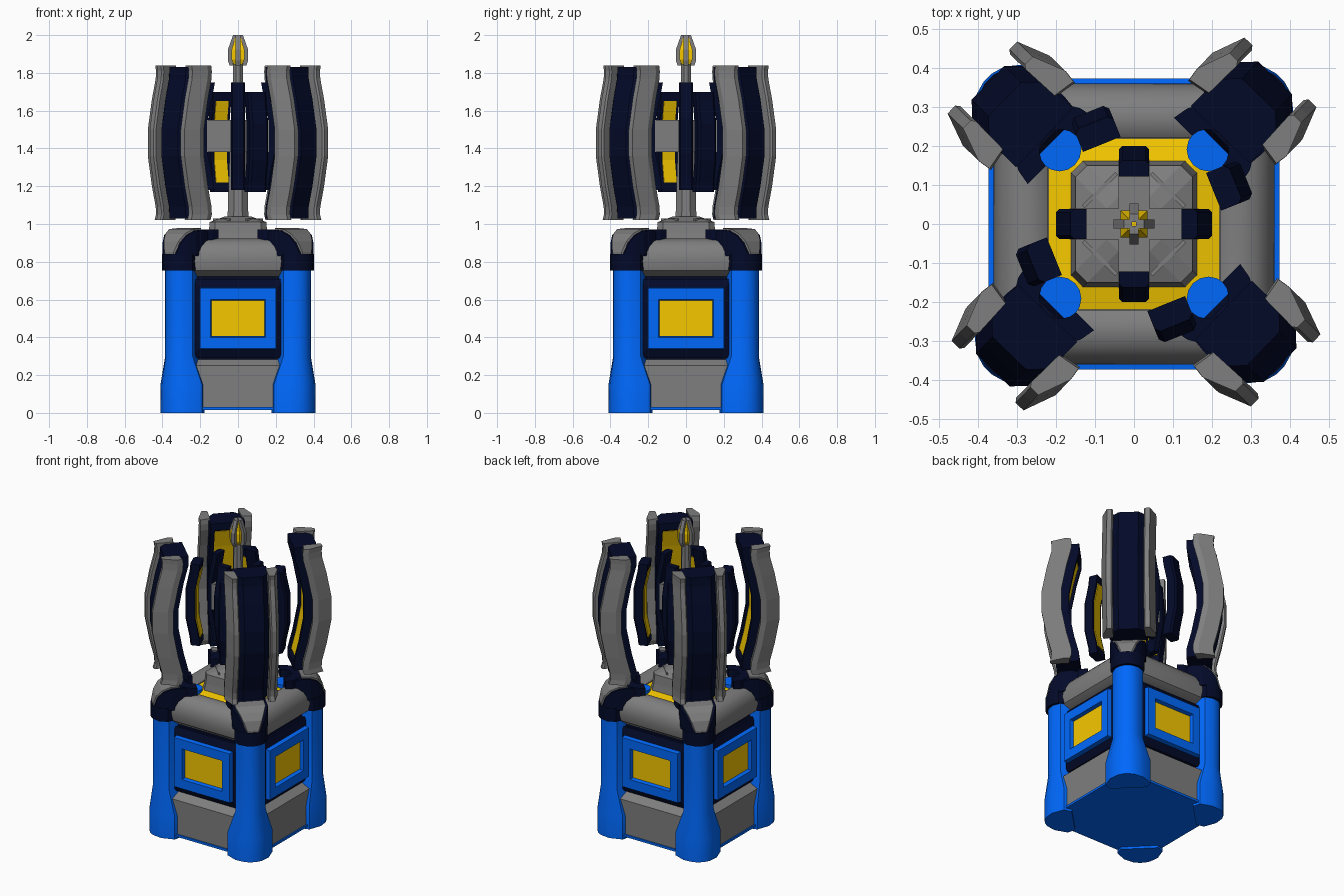
import bpy, bmesh, math
from mathutils import Matrix, Vector

if "Cube" in bpy.data.objects:
    bpy.data.objects.remove(bpy.data.objects["Cube"])


def mat(name, col):
    m = bpy.data.materials.new(name)
    m.diffuse_color = (*col, 1)
    m.use_nodes = True
    m.node_tree.nodes["Principled BSDF"].inputs["Base Color"].default_value = m.diffuse_color
    return m


BLUE = mat("blue", (0.0, 0.14, 0.98))
NAVY = mat("navy", (0.001, 0.003, 0.022))
GOLD = mat("gold", (0.92, 0.58, 0.0))
GREY = mat("grey", (0.21, 0.21, 0.21))


def loft(name, rings, material=GREY, angle=0, smooth=False):
    """Skin closed rings of (radial, sideways, z) points, turned by angle about z."""
    bm = bmesh.new()
    rot = Matrix.Rotation(math.radians(angle), 4, 'Z')
    rows = [[bm.verts.new(rot @ Vector(p)) for p in ring] for ring in rings]
    n = len(rows[0])
    for a, b in zip(rows, rows[1:]):
        for i in range(n):
            j = (i + 1) % n
            bm.faces.new((a[i], a[j], b[j], b[i]))
    bm.faces.new(rows[0])
    bm.faces.new(rows[-1])
    bmesh.ops.recalc_face_normals(bm, faces=bm.faces)
    me = bpy.data.meshes.new(name)
    bm.to_mesh(me)
    bm.free()
    ob = bpy.data.objects.new(name, me)
    bpy.context.collection.objects.link(ob)
    me.materials.append(material)
    if smooth:
        bpy.ops.object.select_all(action='DESELECT')
        ob.select_set(True)
        bpy.context.view_layer.objects.active = ob
        bpy.ops.object.shade_smooth_by_angle(angle=math.radians(35))
    return ob


def square(h, z, c=0.0, seg=4):
    """Square ring with rounded corners; seg 1 gives a chamfer."""
    if c == 0:
        return [(h, h, z), (-h, h, z), (-h, -h, z), (h, -h, z)]
    pts = []
    for q in range(4):
        for s in range(seg + 1):
            a = math.radians(90 * q + 90 * s / seg)
            sx = 1 if q in (0, 3) else -1
            sy = 1 if q in (0, 1) else -1
            pts.append((sx * (h - c) + c * math.cos(a), sy * (h - c) + c * math.sin(a), z))
    return pts


def round_ring(r, z, n=8, off=0.0, cx=0.0):
    return [(cx + r * math.cos(2 * math.pi * i / n + off),
             r * math.sin(2 * math.pi * i / n + off), z) for i in range(n)]


def box(name, r0, r1, u0, u1, z0, z1, material, angle):
    return loft(name, [[(r0, u0, z), (r1, u0, z), (r1, u1, z), (r0, u1, z)]
                       for z in (z0, z1)], material, angle)


def plan(half, z):
    return [(r, u, z) for r, u in half] + [(r, -u, z) for r, u in reversed(half)]


def bowed(name, curve, section, material, angle):
    """Upright bar of a (radial, sideways) section following a curve of (z, radial offset)."""
    return loft(name, [[(r + d, u, z) for r, u in section] for z, d in curve], material, angle)


def slab(r0, r1, w, ch):
    """Symmetric section with chamfered outer corners."""
    return [(r0, -w), (r1 - ch, -w), (r1, ch - w), (r1, w - ch), (r1 - ch, w), (r0, w)]


# lower body
loft("bottom_plate", [square(0.37, 0.015), square(0.37, 0.03)], BLUE)
loft("plinth", [square(0.362, 0.028), square(0.362, 0.25), square(0.30, 0.29)])
loft("core", [square(0.31, 0.28), square(0.31, 0.75)], NAVY)

# rounded shoulder roll and inner floor
roll = [(0.30, 0.715), (0.35, 0.755), (0.36, 0.80), (0.355, 0.85), (0.34, 0.885),
        (0.315, 0.91), (0.28, 0.922), (0.245, 0.918), (0.22, 0.90), (0.22, 0.86)]
loft("shoulder_roll", [square(h, z, 0.07) for h, z in roll], smooth=True)
loft("inner_floor", [square(0.219, 0.85), square(0.219, 0.895), square(0.15, 0.91)], GOLD)

# central pedestal and mast
loft("pedestal", [square(h, z, 0.03, 1) for h, z in
                  ((0.165, 0.88), (0.155, 0.95), (0.15, 1.01), (0.07, 1.04))])
loft("mast", [round_ring(r, z, 8, math.pi / 8) for r, z in
              ((0.06, 1.02), (0.055, 1.2), (0.045, 1.45), (0.033, 1.6), (0.028, 1.86))])
tip = [(0.03, 1.845), (0.044, 1.87), (0.044, 1.92), (0.02, 1.985)]
loft("mast_tip", [round_ring(r * 1.1, z, 4, math.pi / 4) for r, z in tip], GOLD)

# profiles shared by the four sides and corners
slim = [(0.36, 0.06), (0.43, 0.09), (0.475, 0.07), (0.50, 0.04), (0.51, 0.012)]
wide = [(0.36, 0.11), (0.405, 0.135), (0.48, 0.10), (0.52, 0.05), (0.53, 0.015)]
skirt = [(0.38, 0.08), (0.44, 0.10), (0.488, 0.082), (0.515, 0.045), (0.525, 0.015)]
dome = [(0.29, 0.90, 0.10), (0.31, 0.955, 0.10), (0.36, 0.97, 0.105),
        (0.42, 0.965, 0.105), (0.465, 0.94, 0.088), (0.495, 0.90, 0.07), (0.51, 0.845, 0.05)]
bow = [(1.02, -0.05), (1.05, -0.06), (1.09, -0.058), (1.2, -0.03), (1.36, 0), (1.5, 0),
       (1.66, -0.03), (1.77, -0.058), (1.81, -0.06), (1.84, -0.055)]
plate_bow = [(1.03, -0.06)] + bow[1:-1] + [(1.83, -0.06)]
inner_bow = [(1.17, -0.03), (1.22, -0.025), (1.34, 0), (1.53, 0), (1.65, -0.025), (1.70, -0.03)]
fin_bow = [(1.18, -0.035), (1.25, -0.025), (1.37, 0), (1.56, 0), (1.68, -0.025), (1.75, -0.038)]
rail = [(0.43, 0.095), (0.53, 0.092), (0.54, 0.10), (0.54, 0.128), (0.455, 0.16), (0.42, 0.155)]


def frame(h, v, r):
    return [(r, h, 0.5 + v), (r, -h, 0.5 + v), (r, -h, 0.5 - v), (r, h, 0.5 - v)]


for k in range(4):
    side, corner, petal = 90 * k, 90 * k + 45, 90 * k + 22
    # window panel on each side
    loft("window_surround", [frame(0.25, 0.21, 0.30), frame(0.25, 0.21, 0.325),
                             frame(0.20, 0.16, 0.345)], NAVY, side)
    loft("window_frame", [frame(0.205, 0.165, 0.335), frame(0.20, 0.16, 0.372),
                          frame(0.145, 0.10, 0.372), frame(0.14, 0.095, 0.346)], BLUE, side)
    box("window", 0.34, 0.349, -0.1395, 0.1395, 0.406, 0.594, GOLD, side)

    # corner pillar
    loft("corner_pillar", [plan(p, z) for p, z in
                           ((wide, 0), (wide, 0.15), (slim, 0.30), (slim, 0.80))],
         BLUE, corner, smooth=True)

    # corner cap: navy skirt and bands around a grey dome
    loft("cap_skirt", [plan(skirt, 0.755), plan(skirt, 0.84)], NAVY, corner, smooth=True)
    loft("cap_band", [[(r, w, z), (r, -w, z), (r, -w, 0.83), (r, w, 0.83)]
                      for r, z, w in dome], NAVY, corner)
    loft("cap_dome", [[(r + 0.006, w - 0.015, z + 0.008), (r + 0.006, 0.015 - w, z + 0.008),
                       (r + 0.006, 0.022 - w, 0.83), (r + 0.006, w - 0.022, 0.83)]
                      for r, z, w in dome[2:]], GREY, corner)

    # curved socket behind the cap
    arc = [math.radians(-90 + 20 * i) for i in range(10)]
    loft("socket", [[(0.265 + R * math.cos(a), R * math.sin(a), z)
                     for R, z in ((0.055, 0.86), (0.12, 0.86), (0.12, 0.97), (0.055, 0.97))]
                    for a in arc], NAVY, corner)
    loft("socket_core", [round_ring(0.056, z, 16, cx=0.27) for z in (0.86, 0.92)],
         BLUE, corner, smooth=True)

    # large outer plate with gold lining, end lips, side lips and grey rails
    bowed("outer_plate", plate_bow, slab(0.40, 0.52, 0.105, 0.045), NAVY, corner + 1)
    bowed("outer_plate_lining", plate_bow[2:-2], slab(0.394, 0.41, 0.078, 0), GOLD, corner + 1)
    for z in (1.03, 1.785):
        box("outer_plate_lip", 0.318, 0.36, -0.08, 0.08, z, z + 0.045, NAVY, corner + 1)
    for s in (-1, 1):
        bowed("outer_plate_rail", bow, [(r, s * u) for r, u in rail], GREY, corner + 1)
        bowed("outer_plate_side_lip", plate_bow,
              [(0.378, s * 0.078), (0.41, s * 0.078), (0.41, s * 0.105), (0.378, s * 0.105)],
              NAVY, corner + 1)

    # small inner plate
    bowed("inner_plate", inner_bow, slab(0.25, 0.31, 0.052, 0.012), NAVY, petal)
    bowed("inner_plate_lining", inner_bow[1:-1], slab(0.245, 0.255, 0.036, 0), GOLD, petal)

    # mast fin with its arm, pedestal ridge and tip rib
    bowed("mast_fin", fin_bow, slab(0.16, 0.20, 0.038, 0.008), NAVY, side)
    box("fin_arm", 0.03, 0.165, -0.04, 0.04, 1.38, 1.55, GREY, side)
    box("pedestal_ridge", 0.118, 0.128, -0.06, 0.06, 0.98, 1.03, GREY, corner)
    loft("tip_rib", [[(r - 0.012, -0.012, z), (r + 0.009, -0.012, z),
                      (r + 0.009, 0.012, z), (r - 0.012, 0.012, z)]
                     for r, z in ((0.036, 1.84), (0.044, 1.865), (0.044, 1.925), (0.017, 2.0))],
         GREY, side)
